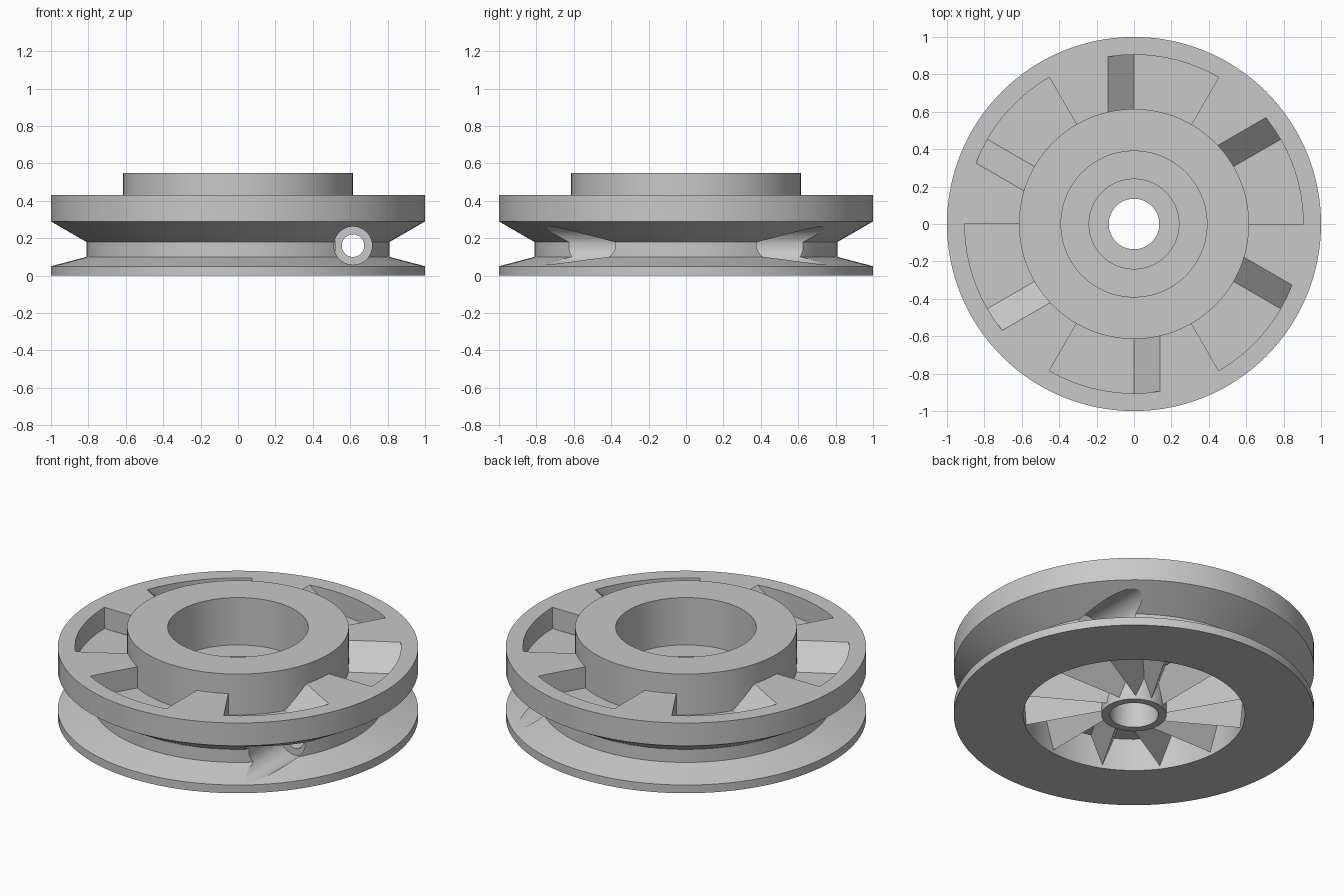
import bpy, bmesh, math
from math import radians, sin, cos, asin, tau
from mathutils import Matrix

if "Cube" in bpy.data.objects:
    bpy.data.objects.remove(bpy.data.objects["Cube"])

SEGMENTS = 128
grey = bpy.data.materials.new("light grey")
grey.use_nodes = True
colour = (0.58, 0.58, 0.58, 1)
grey.diffuse_color = colour
grey.node_tree.nodes["Principled BSDF"].inputs["Base Color"].default_value = colour


def make_object(name, bm):
    bmesh.ops.recalc_face_normals(bm, faces=bm.faces)
    mesh = bpy.data.meshes.new(name)
    bm.to_mesh(mesh)
    bm.free()
    mesh.materials.append(grey)
    obj = bpy.data.objects.new(name, mesh)
    bpy.context.collection.objects.link(obj)
    return obj


def loft(name, sections, closed=False):
    """Skin a row of matching closed sections."""
    bm = bmesh.new()
    rings = [[bm.verts.new(p) for p in s] for s in sections]
    n = len(rings[0])
    pairs = list(zip(rings, rings[1:]))
    if closed:
        pairs.append((rings[-1], rings[0]))
    else:
        bm.faces.new(rings[0])
        bm.faces.new(rings[-1])
    for a, b in pairs:
        for i in range(n):
            j = (i + 1) % n
            bm.faces.new((a[i], a[j], b[j], b[i]))
    return make_object(name, bm)


def revolve(name, profile):
    angles = [tau * k / SEGMENTS for k in range(SEGMENTS)]
    return loft(name, [[(r * cos(a), r * sin(a), z) for r, z in profile]
                       for a in angles], closed=True)


def cylinder_y(name, radius, x, z, y0, y1):
    bm = bmesh.new()
    place = Matrix.Translation((x, (y0 + y1) / 2, z)) @ Matrix.Rotation(radians(90), 4, "X")
    bmesh.ops.create_cone(bm, cap_ends=True, segments=48, radius1=radius,
                          radius2=radius, depth=y1 - y0, matrix=place)
    return make_object(name, bm)


def boolean(target, tool, operation):
    tool.hide_render = True
    mod = target.modifiers.new("boolean", "BOOLEAN")
    mod.operation = operation
    mod.solver = "EXACT"
    mod.object = tool
    bpy.context.view_layer.objects.active = target
    bpy.ops.object.modifier_apply(modifier=mod.name)
    bpy.data.objects.remove(tool)


# Grooved body with a hollow underside, central tube and bolt recess
body = revolve("grooved_body", [
    (.135, 0), (.18, 0), (.18, .2), (.615, .2), (.615, 0), (1, 0), (1, .05),
    (.81, .1), (.81, .18), (1, .29), (1, .43), (.5, .43), (.5, .26),
    (.24, .26), (.24, .23), (.135, .23)])

# Ratchet pockets: upright wall, flat floor, then a straight ramp
BAND, FLOOR, TOP = .14, .30, .43


def pocket_section(inner_angle, outer_angle, floor):
    ri, ro = .6, .905
    return [(r * cos(a), r * sin(a), z) for r, a, z in (
        (ri, inner_angle, floor), (ro, outer_angle, floor),
        (ro, outer_angle, .5), (ri, inner_angle, .5))]


for k in range(6):
    start = radians(60 * k)
    rows = [pocket_section(start + radians(d), start + radians(d), FLOOR)
            for d in range(0, 31, 3)]
    for t in (.5, 1):
        ramp_end = start + radians(30)
        rows.append(pocket_section(ramp_end + asin(BAND * t / .6),
                                   ramp_end + asin(BAND * t / .905),
                                   FLOOR + (TOP - FLOOR) * t))
    boolean(body, loft("pocket_cutter", rows), "DIFFERENCE")

# Pointed teeth around the inside of the underside hollow
for k in range(12):
    tooth = loft("tooth", [[(x, 0, .21), (x, BAND, .21), (x, BAND / 2, .02)]
                           for x in (.15, .625)])
    tooth.data.transform(Matrix.Rotation(radians(30 * k), 4, "Z"))
    boolean(body, tooth, "UNION")

# Cord hole with a wider mouth at each end
CORD_X, CORD_Z = .615, .16
boolean(body, cylinder_y("cord_cutter", .06, CORD_X, CORD_Z, -1.2, 1.2), "DIFFERENCE")
for y0, y1 in ((-1.2, -.33), (.33, 1.2)):
    boolean(body, cylinder_y("mouth_cutter", .102, CORD_X, CORD_Z, y0, y1), "DIFFERENCE")

# Raised collar around the bore
collar = revolve("raised_collar", [(.39, .25), (.615, .25), (.615, .55), (.39, .55)])
# Keep the buried foot of the collar inside the body
for v in collar.data.vertices:
    if v.co.z < .3:
        v.co.z = .255

for obj in (body, collar):
    bpy.ops.object.select_all(action="DESELECT")
    obj.select_set(True)
    bpy.context.view_layer.objects.active = obj
    bpy.ops.object.shade_smooth_by_angle(angle=radians(20))
